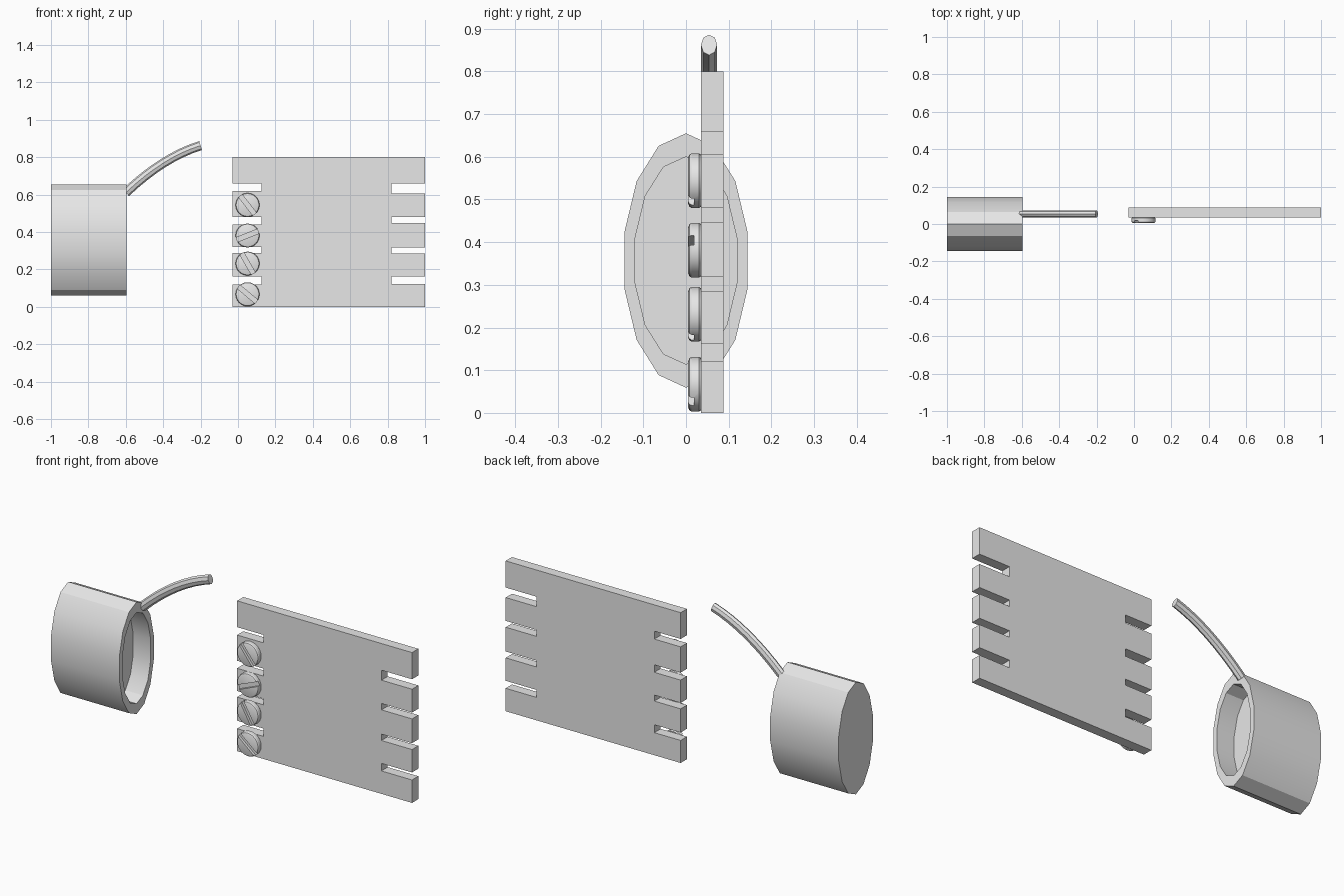
import bpy, bmesh, math
from mathutils import Matrix, Vector

if "Cube" in bpy.data.objects:
    bpy.data.objects.remove(bpy.data.objects["Cube"])

grey = bpy.data.materials.new("plain grey")
grey.diffuse_color = (0.8, 0.8, 0.8, 1)
grey.use_nodes = True
grey.node_tree.nodes["Principled BSDF"].inputs["Base Color"].default_value = grey.diffuse_color


def finish(obj):
    bpy.ops.object.select_all(action='DESELECT')
    obj.select_set(True)
    bpy.context.view_layer.objects.active = obj
    bpy.ops.object.shade_smooth_by_angle(angle=math.radians(30))


def make(name, bm):
    bmesh.ops.recalc_face_normals(bm, faces=bm.faces)
    me = bpy.data.meshes.new(name)
    bm.to_mesh(me)
    bm.free()
    me.materials.append(grey)
    obj = bpy.data.objects.new(name, me)
    bpy.context.collection.objects.link(obj)
    return obj


def loft(name, rings):
    """Skin a list of closed rings and cap both ends."""
    bm = bmesh.new()
    loops = [[bm.verts.new(p) for p in ring] for ring in rings]
    for a, b in zip(loops, loops[1:]):
        for i in range(len(a)):
            j = (i + 1) % len(a)
            bm.faces.new((a[i], a[j], b[j], b[i]))
    bm.faces.new(loops[0])
    bm.faces.new(loops[-1])
    return make(name, bm)


# Oval cup, closed at the left end, with a shallow recess at the right
def oval(x, ry, rz, n=14):
    angles = [2 * math.pi * i / n for i in range(n)]
    return [(x, ry * math.sin(a), 0.357 + rz * math.cos(a)) for a in angles]


cup = loft("cup", [oval(-1, .148, .298), oval(-.597, .148, .298),
                   oval(-.597, .122, .243), oval(-.70, .122, .243)])
finish(cup)

# Curved handle: eight-sided tube swept along a quadratic arc
p0, p1, p2 = Vector((-.6, .054, .61)), Vector((-.4, .054, .80)), Vector((-.2, .054, .862))
rings = []
for k in range(9):
    t = k / 8
    c = p0 * (1 - t) ** 2 + p1 * 2 * t * (1 - t) + p2 * t * t
    d = ((p1 - p0) * (1 - t) + (p2 - p1) * t).normalized()
    up = Vector((-d.z, 0, d.x))
    rings.append([c + up * .025 * math.cos(a) + Vector((0, .019, 0)) * math.sin(a)
                  for a in (math.pi / 4 * i for i in range(8))])
finish(loft("handle", rings))

# Flat plate with notches in both side edges
left_notches = [(.12, .162), (.288, .32), (.441, .481), (.618, .66)]
right_notches = [(.122, .162), (.284, .318), (.447, .481), (.605, .658)]


def edge(x_out, x_in, notches):
    pts = [(x_out, 0)]
    for lo, hi in notches:
        pts += [(x_out, lo), (x_in, lo), (x_in, hi), (x_out, hi)]
    return pts + [(x_out, .8)]


outline = edge(1, .82, right_notches) + edge(-.03, .125, left_notches)[::-1]
bm = bmesh.new()
face = bm.faces.new([bm.verts.new((x, .035, z)) for x, z in outline])
ext = bmesh.ops.extrude_face_region(bm, geom=[face])
bmesh.ops.translate(bm, vec=(0, .053, 0),
                    verts=[v for v in ext['geom'] if isinstance(v, bmesh.types.BMVert)])
finish(make("notched_plate", bm))


# Slotted screws down the left edge
def screw(index, z, angle):
    profile = [(.036, .060), (.031, .064), (.013, .064), (.008, .061), (.005, .054)]
    head = loft(f"screw_{index}", [
        [(.051 + r * math.cos(a), y, z + r * math.sin(a))
         for a in (math.pi / 12 * i for i in range(24))] for y, r in profile])
    bm = bmesh.new()
    bmesh.ops.create_cube(bm, size=1, matrix=Matrix.Translation((.051, .007, z))
                          @ Matrix.Rotation(-math.radians(angle), 4, 'Y')
                          @ Matrix.Diagonal((.2, .024, .024, 1)))
    cutter = make("slot_cutter", bm)
    mod = head.modifiers.new("slot", 'BOOLEAN')
    mod.object, mod.operation, mod.solver = cutter, 'DIFFERENCE', 'EXACT'
    bpy.context.view_layer.objects.active = head
    bpy.ops.object.modifier_apply(modifier=mod.name)
    bpy.data.objects.remove(cutter)
    finish(head)


for i, (z, angle) in enumerate([(.067, -40), (.231, -60), (.381, 22), (.544, -52)], 1):
    screw(i, z, angle)
